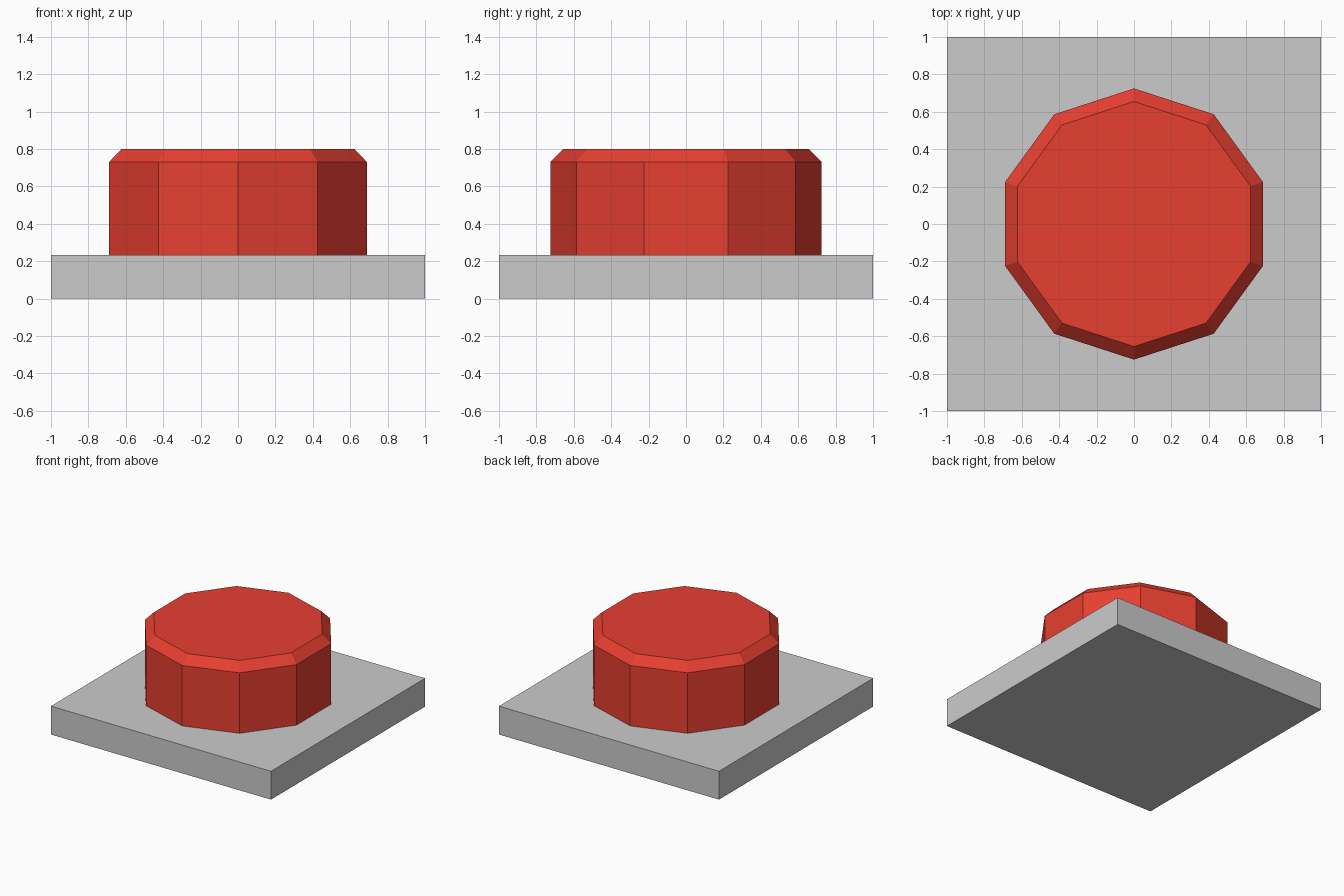
import bpy, bmesh, math

if "Cube" in bpy.data.objects:
    bpy.data.objects.remove(bpy.data.objects["Cube"])

BASE_TOP = 0.233
SIDES = 10


def make_object(name, bm, color=None):
    bmesh.ops.recalc_face_normals(bm, faces=bm.faces)
    mesh = bpy.data.meshes.new(name)
    bm.to_mesh(mesh)
    bm.free()
    obj = bpy.data.objects.new(name, mesh)
    bpy.context.collection.objects.link(obj)
    if color:
        mat = bpy.data.materials.new(name + "_material")
        mat.diffuse_color = color
        mat.use_nodes = True
        mat.node_tree.nodes["Principled BSDF"].inputs["Base Color"].default_value = mat.diffuse_color
        mesh.materials.append(mat)
    return obj


# Square base plate
bm = bmesh.new()
bmesh.ops.create_cube(bm, size=1)
bmesh.ops.scale(bm, vec=(2, 2, BASE_TOP), verts=bm.verts)
bmesh.ops.translate(bm, vec=(0, 0, BASE_TOP / 2), verts=bm.verts)
make_object("base_plate", bm)

# Ten-sided push button with a chamfered rim, one corner towards +y
bm = bmesh.new()
rings = []
for radius, z in [(0.725, BASE_TOP), (0.725, 0.73), (0.655, 0.8)]:
    angles = [math.pi / 2 + 2 * math.pi * i / SIDES for i in range(SIDES)]
    rings.append([bm.verts.new((radius * math.cos(a), radius * math.sin(a), z))
                  for a in angles])
for low, high in zip(rings, rings[1:]):
    for i in range(SIDES):
        j = (i + 1) % SIDES
        bm.faces.new((low[i], low[j], high[j], high[i]))
bm.faces.new(rings[0][::-1])
bm.faces.new(rings[-1])
make_object("push_button", bm, (0.8, 0.05, 0.03, 1))
